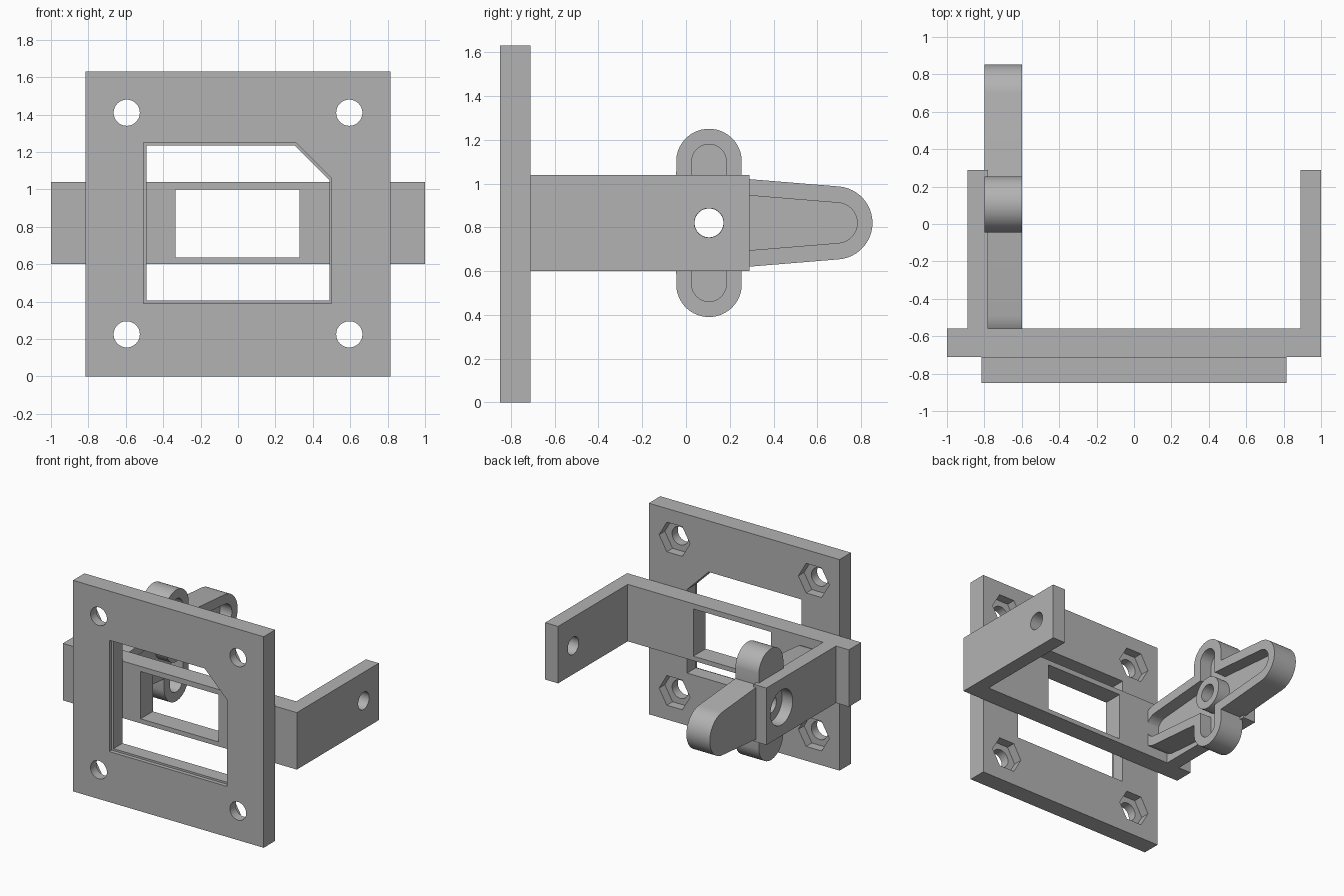
import bpy, bmesh, math
from mathutils import Vector

cube = bpy.data.objects.get("Cube")
if cube:
    bpy.data.objects.remove(cube, do_unlink=True)

grey = bpy.data.materials.new("plain grey")
grey.use_nodes = True
grey.diffuse_color = (0.45, 0.45, 0.45, 1)
grey.node_tree.nodes["Principled BSDF"].inputs["Base Color"].default_value = grey.diffuse_color


def prism(name, outline, axis, start, end):
    """Extrude a 2D outline along an axis between two positions."""
    place = {"x": lambda p, t: Vector((t, p[0], p[1])),
             "y": lambda p, t: Vector((p[0], t, p[1])),
             "z": lambda p, t: Vector((p[0], p[1], t))}[axis]
    bm = bmesh.new()
    near = [bm.verts.new(place(p, start)) for p in outline]
    far = [bm.verts.new(place(p, end)) for p in outline]
    bm.faces.new(near)
    bm.faces.new(far)
    for i in range(len(outline)):
        j = (i + 1) % len(outline)
        bm.faces.new((near[i], near[j], far[j], far[i]))
    bmesh.ops.recalc_face_normals(bm, faces=bm.faces)
    mesh = bpy.data.meshes.new(name)
    bm.to_mesh(mesh)
    bm.free()
    mesh.materials.append(grey)
    obj = bpy.data.objects.new(name, mesh)
    bpy.context.collection.objects.link(obj)
    return obj


def combine(target, other, operation):
    """Apply a boolean and remove the helper."""
    mod = target.modifiers.new("combine", "BOOLEAN")
    mod.operation, mod.solver, mod.object = operation, "EXACT", other
    bpy.context.view_layer.objects.active = target
    bpy.ops.object.modifier_apply(modifier=mod.name)
    bpy.data.objects.remove(other, do_unlink=True)


def cut(target, outline, axis, start, end):
    combine(target, prism("cutter", outline, axis, start, end), "DIFFERENCE")


def circle(u, v, radius, sides=48):
    return [(u + radius * math.cos(math.tau * i / sides),
             v + radius * math.sin(math.tau * i / sides)) for i in range(sides)]


def rect(u0, u1, v0, v1):
    return [(u0, v0), (u1, v0), (u1, v1), (u0, v1)]


def arm_outline(reach, radius, middle, upright=False):
    """Double-ended rounded arm, widest in the middle, around the pivot."""
    pts = []
    for side in (0, math.pi):
        for i in range(25):
            a = side + math.radians(-85 + 170 * i / 24)
            pts.append((math.cos(side) * reach + radius * math.cos(a), radius * math.sin(a)))
        pts.append((0, middle * math.cos(side)))
    if upright:
        pts = [(-v, u) for u, v in pts]
    return [(PIVOT[0] + u, PIVOT[1] + v) for u, v in pts]


PIVOT = (0.105, 0.82)

# Mounting plate with stepped, clipped window
plate = prism("mounting_plate", rect(-0.815, 0.815, 0, 1.63), "y", -0.85, -0.71)
rim = [(-0.505, 0.39), (0.5, 0.39), (0.5, 1.06), (0.31, 1.25), (-0.505, 1.25)]
opening = [(-0.49, 0.405), (0.488, 0.405), (0.488, 1.05), (0.303, 1.235), (-0.49, 1.235)]
cut(plate, opening, "y", -1, -0.5)
cut(plate, rim, "y", -1, -0.82)

# Screw holes with hexagonal nut pockets at the back
for x in (-0.595, 0.595):
    for z in (0.225, 1.41):
        cut(plate, circle(x, z, 0.07), "y", -1, -0.5)
        cut(plate, circle(x, z, 0.132, 6), "y", -0.78, -0.5)

# U-shaped bracket with window and pivot holes
bracket = prism("bracket", [(-1, -0.71), (1, -0.71), (1, 0.29), (0.89, 0.29),
                            (0.89, -0.56), (-0.78, -0.56), (-0.78, 0.29),
                            (-0.89, 0.29), (-0.89, -0.56), (-1, -0.56)], "z", 0.6, 1.04)
cut(bracket, rect(-0.335, 0.33, 0.635, 1.0), "y", -1, -0.4)
cut(bracket, circle(*PIVOT, 0.067), "x", 0.8, 1.1)
cut(bracket, circle(*PIVOT, 0.135), "x", -0.95, -0.7)

# Cross-shaped horn: solid body, hollow inner side, pivot hub
horn = prism("cross_horn", arm_outline(0.58, 0.167, 0.215), "x", -0.8, -0.6)
combine(horn, prism("lobes", arm_outline(0.28, 0.15, 0.15, True), "x", -0.8, -0.6), "UNION")
cut(horn, arm_outline(0.585, 0.092, 0.14), "x", -0.7, -0.5)
cut(horn, arm_outline(0.28, 0.079, 0.079, True), "x", -0.7, -0.5)
combine(horn, prism("hub", circle(*PIVOT, 0.125), "x", -0.75, -0.6), "UNION")
cut(horn, circle(*PIVOT, 0.066), "x", -1, -0.5)

# Smooth rounds, keep sharp edges
for obj in (plate, bracket, horn):
    bpy.ops.object.select_all(action="DESELECT")
    obj.select_set(True)
    bpy.context.view_layer.objects.active = obj
    bpy.ops.object.shade_smooth_by_angle(angle=math.radians(30))
